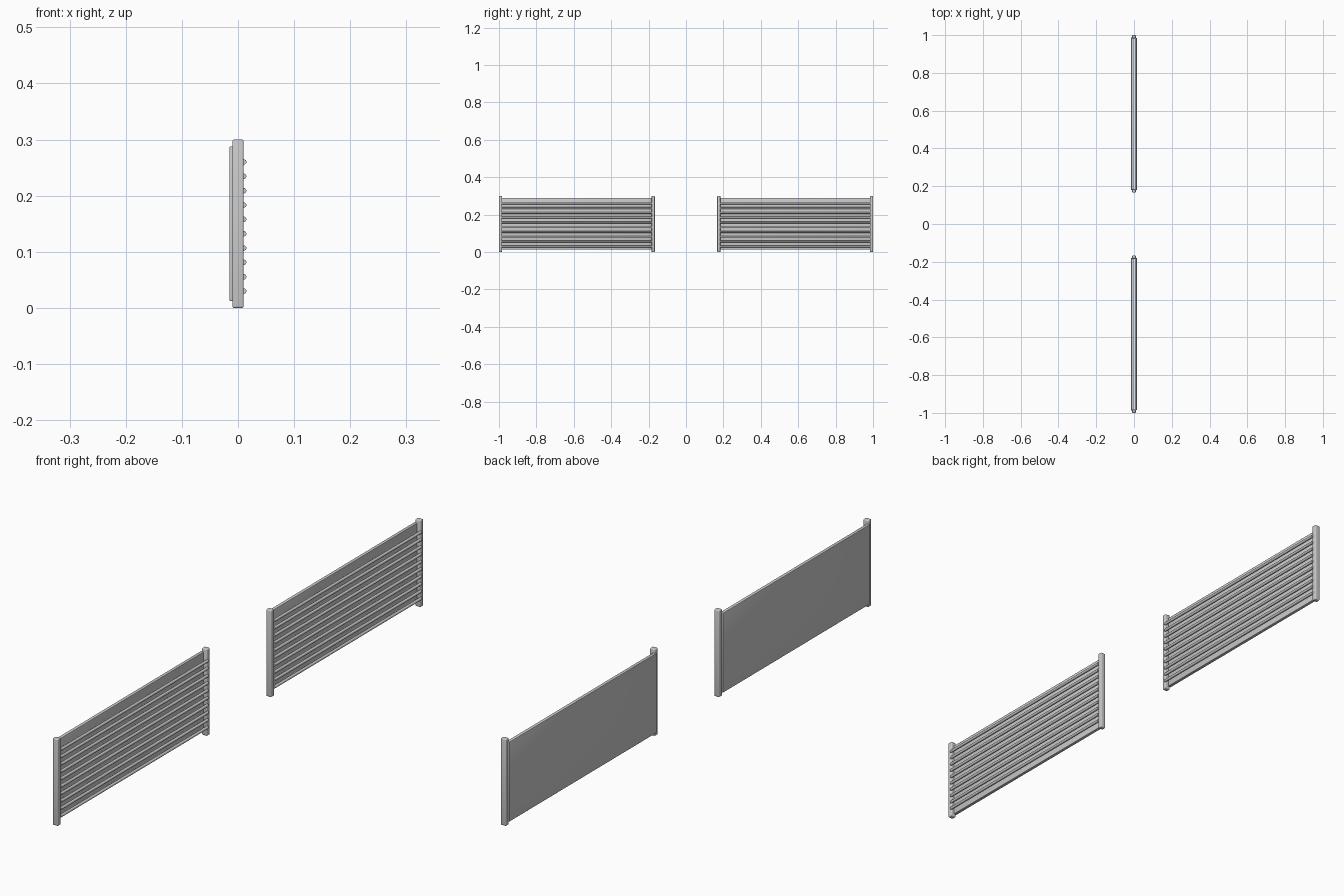
import bpy, math

if "Cube" in bpy.data.objects:
    bpy.data.objects.remove(bpy.data.objects["Cube"])


def box(name, x, y, z, bevel):
    """Rounded box spanning the given (min, max) ranges."""
    bpy.ops.mesh.primitive_cube_add(size=1, location=[sum(r) / 2 for r in (x, y, z)])
    ob = bpy.context.object
    ob.name = name
    ob.scale = [r[1] - r[0] for r in (x, y, z)]
    bpy.ops.object.transform_apply(location=False, rotation=False, scale=True)
    mod = ob.modifiers.new("Bevel", 'BEVEL')
    mod.width = bevel
    mod.segments = 3
    bpy.ops.object.modifier_apply(modifier=mod.name)
    bpy.ops.object.shade_smooth_by_angle(angle=math.radians(40))


def rod(name, x, y, z, radius):
    """Round bar running along y."""
    bpy.ops.mesh.primitive_cylinder_add(
        vertices=16, radius=radius, depth=y[1] - y[0],
        location=(x, sum(y) / 2, z), rotation=(math.pi / 2, 0, 0))
    bpy.context.object.name = name
    bpy.ops.object.shade_smooth_by_angle(angle=math.radians(40))


POST_W, INNER, OUTER, RODS = 0.017, 0.167, 1.0, 10

for side, y0 in (("front", -OUTER), ("rear", INNER)):
    y1 = y0 + OUTER - INNER
    # End posts
    box(f"{side}_post_a", (-0.01, 0.01), (y0, y0 + POST_W), (0, 0.3), 0.003)
    box(f"{side}_post_b", (-0.01, 0.01), (y1 - POST_W, y1), (0, 0.3), 0.003)
    # Backing panel
    box(f"{side}_panel", (-0.015, -0.003), (y0 + 0.013, y1 - 0.013), (0.012, 0.288), 0.002)
    # Horizontal rods
    for i in range(RODS):
        rod(f"{side}_rod_{i + 1}", 0.01, (y0 + 0.014, y1 - 0.014),
            0.03 + i * 0.23 / (RODS - 1), 0.005)
